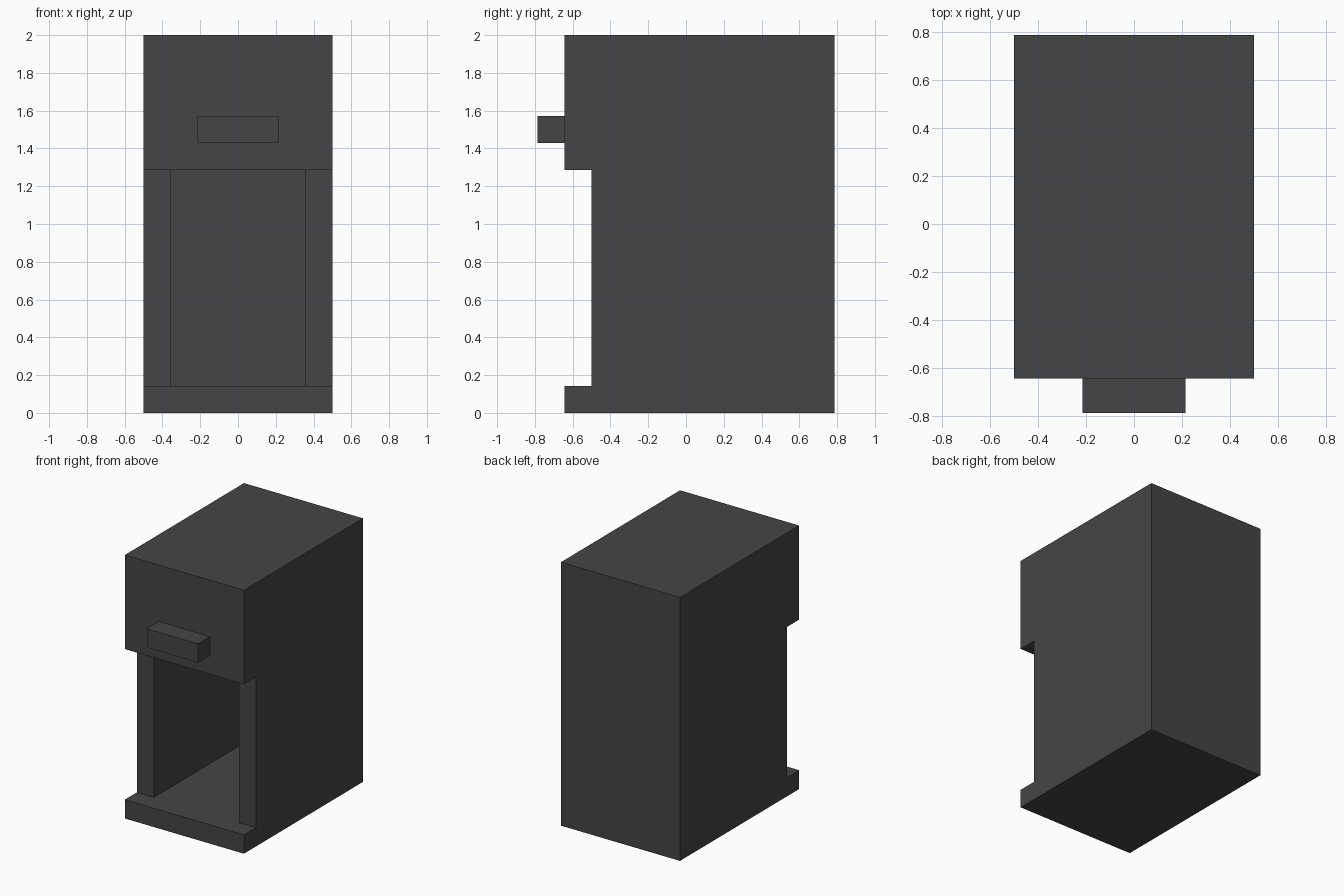
import bpy
import bmesh

cube = bpy.data.objects.get("Cube")
if cube:
    bpy.data.objects.remove(cube, do_unlink=True)

U = 1 / 7  # panel thickness; every size is a multiple of half of it

charcoal = bpy.data.materials.new("charcoal")
charcoal.use_nodes = True
colour = (0.06, 0.06, 0.06, 1)
charcoal.diffuse_color = colour
charcoal.node_tree.nodes["Principled BSDF"].inputs["Base Color"].default_value = colour


def extrude_profile(name, points, half_width):
    """Extrude a (y, z) side profile symmetrically along x."""
    bm = bmesh.new()
    face = bm.faces.new([bm.verts.new((-half_width, y, z)) for y, z in points])
    result = bmesh.ops.extrude_face_region(bm, geom=[face])
    moved = [v for v in result["geom"] if isinstance(v, bmesh.types.BMVert)]
    bmesh.ops.translate(bm, verts=moved, vec=(2 * half_width, 0, 0))
    bmesh.ops.recalc_face_normals(bm, faces=bm.faces)
    mesh = bpy.data.meshes.new(name)
    bm.to_mesh(mesh)
    bm.free()
    mesh.materials.append(charcoal)
    obj = bpy.data.objects.new(name, mesh)
    bpy.context.collection.objects.link(obj)
    return obj


def box(name, half_width, y0, y1, z0, z1):
    return extrude_profile(name, [(y0, z0), (y1, z0), (y1, z1), (y0, z1)], half_width)


FRONT, REAR = -4.5 * U, 5.5 * U
RECESS = FRONT + U
FLOOR, CEILING = U, 9 * U

# Cabinet: overhanging head and base lip around recessed side walls
cabinet = extrude_profile("cabinet", [
    (FRONT, 0), (REAR, 0), (REAR, 2), (FRONT, 2),
    (FRONT, CEILING), (RECESS, CEILING), (RECESS, FLOOR), (FRONT, FLOOR),
], 0.5)

# Open compartment between the side walls
cutter = box("compartment_cutter", 2.5 * U, RECESS - U / 2, REAR - U, FLOOR, CEILING)
cutter.hide_render = True
cutter.hide_viewport = True
cut = cabinet.modifiers.new("compartment", "BOOLEAN")
cut.operation = "DIFFERENCE"
cut.solver = "EXACT"
cut.object = cutter

# Apply the cut, then remove the cutter
depsgraph = bpy.context.evaluated_depsgraph_get()
cut_mesh = bpy.data.meshes.new_from_object(cabinet.evaluated_get(depsgraph))
cabinet.modifiers.clear()
cabinet.data = cut_mesh
bpy.data.objects.remove(cutter, do_unlink=True)

# Handle block on the head
box("handle", 1.5 * U, FRONT - U, FRONT, 10 * U, 11 * U)
